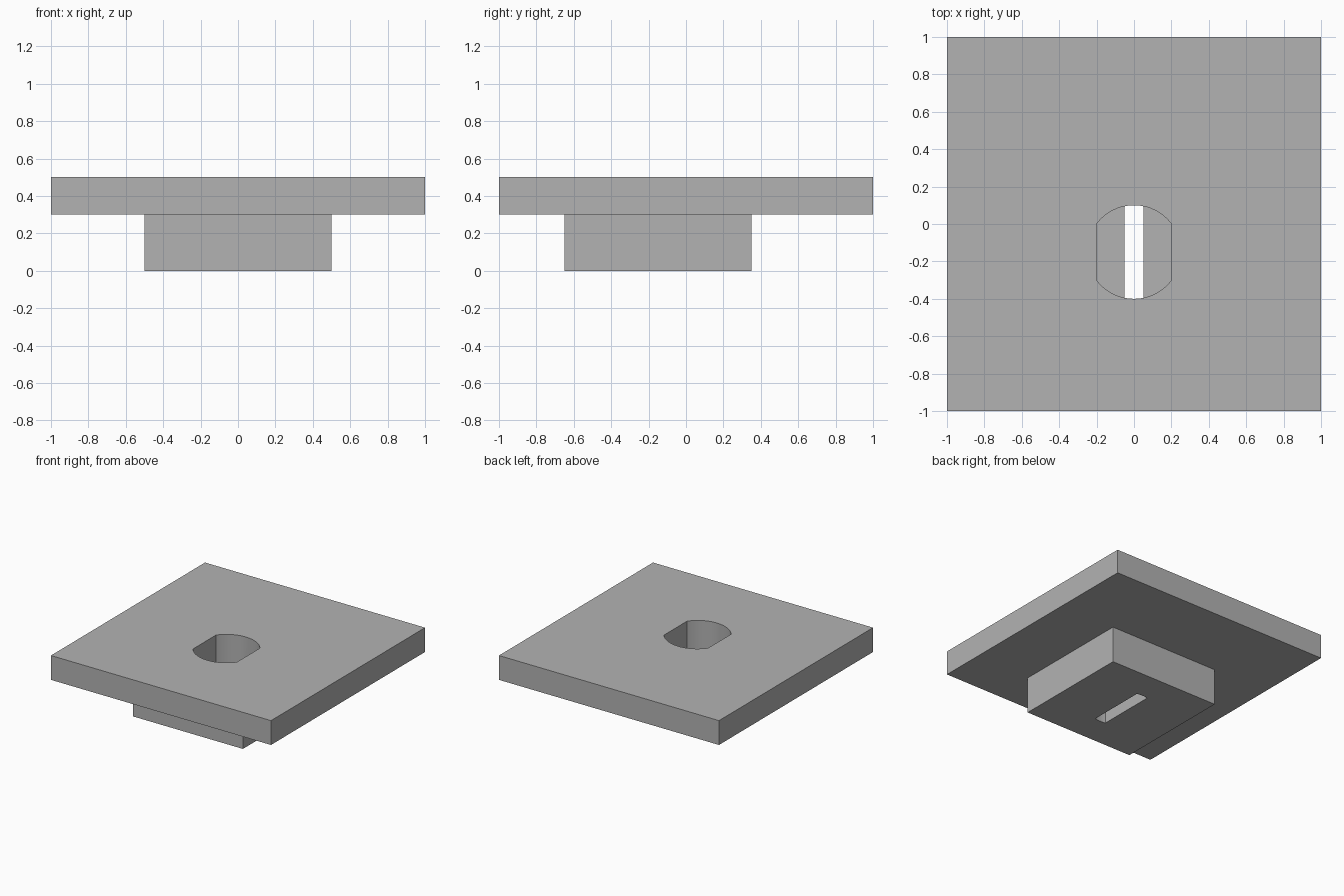
import bpy, bmesh
from math import asin, acos, cos, sin, pi

cube = bpy.data.objects.get("Cube")
if cube:
    bpy.data.objects.remove(cube, do_unlink=True)

grey = bpy.data.materials.new("plain grey")
grey.use_nodes = True
color = (0.45, 0.45, 0.45, 1)
grey.diffuse_color = color
grey.node_tree.nodes["Principled BSDF"].inputs["Base Color"].default_value = color

HOLE_Y = -0.15
RADIUS = 0.25


def prism(name, outline, z0, z1):
    """Extrude a closed counter-clockwise outline from z0 to z1."""
    bm = bmesh.new()
    base = bm.faces.new([bm.verts.new((x, y, z0)) for x, y in outline])
    top = bmesh.ops.extrude_face_region(bm, geom=[base])["geom"]
    for v in top:
        if isinstance(v, bmesh.types.BMVert):
            v.co.z = z1
    bmesh.ops.recalc_face_normals(bm, faces=bm.faces)
    mesh = bpy.data.meshes.new(name)
    bm.to_mesh(mesh)
    bm.free()
    mesh.materials.append(grey)
    obj = bpy.data.objects.new(name, mesh)
    bpy.context.collection.objects.link(obj)
    return obj


def square(half, cy):
    return [(sx * half, cy + sy * half)
            for sx, sy in ((-1, -1), (1, -1), (1, 1), (-1, 1))]


def flat_sided_circle(half_width, steps):
    """Circle cut by two straight sides at x = +/- half_width."""
    start = acos(half_width / RADIUS)
    sweep = 2 * asin(half_width / RADIUS)
    angles = [a + sweep * i / steps for a in (start, start + pi)
              for i in range(steps + 1)]
    return [(RADIUS * cos(a), HOLE_Y + RADIUS * sin(a)) for a in angles]


def combine(target, tool, operation):
    mod = target.modifiers.new(tool.name, "BOOLEAN")
    mod.operation = operation
    mod.solver = "EXACT"
    mod.object = tool
    bpy.context.view_layer.objects.active = target
    bpy.ops.object.modifier_apply(modifier=mod.name)
    bpy.data.objects.remove(tool, do_unlink=True)


# Wide top plate with the smaller block joined underneath
plate = prism("mounting_plate", square(1.0, 0), 0.3, 0.5)
combine(plate, prism("lower_block", square(0.5, HOLE_Y), 0, 0.4), "UNION")

# Flat-sided recess from the top, then the narrow slot through its floor
combine(plate, prism("recess", flat_sided_circle(0.2, 24), 0.1, 0.6), "DIFFERENCE")
combine(plate, prism("slot", flat_sided_circle(0.05, 6), -0.1, 0.2), "DIFFERENCE")

# Smooth the round walls, keep the corners sharp
bpy.ops.object.select_all(action="DESELECT")
plate.select_set(True)
bpy.context.view_layer.objects.active = plate
bpy.ops.object.shade_smooth_by_angle(angle=pi / 6)
